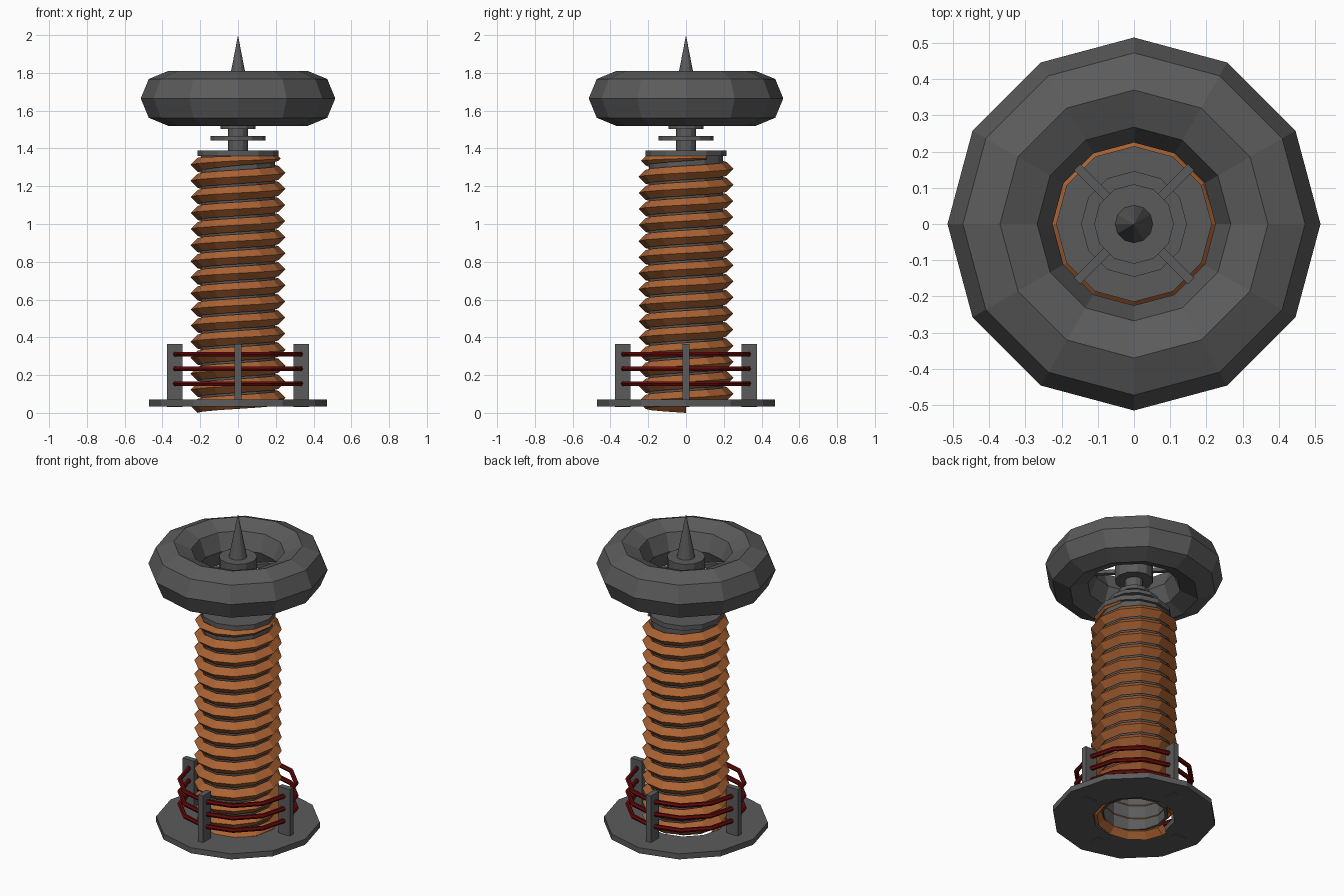
import bpy, bmesh
from math import sin, cos, pi

if "Cube" in bpy.data.objects:
    bpy.data.objects.remove(bpy.data.objects["Cube"])

SIDES = 12


def material(name, rgb):
    m = bpy.data.materials.new(name)
    m.diffuse_color = (*rgb, 1)
    m.use_nodes = True
    m.node_tree.nodes["Principled BSDF"].inputs["Base Color"].default_value = m.diffuse_color
    return m


dark_grey = material("dark_grey", (0.105, 0.105, 0.105))
copper = material("copper", (0.41, 0.125, 0.033))
dark_red = material("dark_red", (0.13, 0.003, 0.003))


def finish(name, bm, mat=dark_grey):
    bmesh.ops.recalc_face_normals(bm, faces=bm.faces)
    mesh = bpy.data.meshes.new(name)
    bm.to_mesh(mesh)
    bm.free()
    ob = bpy.data.objects.new(name, mesh)
    bpy.context.collection.objects.link(ob)
    mesh.materials.append(mat)
    return ob


def sweep(name, sections, closed, mat=dark_grey):
    """Skin a list of equal cross-section loops."""
    bm = bmesh.new()
    loops = [[bm.verts.new(p) for p in s] for s in sections]
    n = len(loops[0])
    for i in range(len(loops) if closed else len(loops) - 1):
        a, b = loops[i], loops[(i + 1) % len(loops)]
        for j in range(n):
            k = (j + 1) % n
            bm.faces.new((a[j], a[k], b[k], b[j]))
    if not closed:
        bm.faces.new(loops[0])
        bm.faces.new(loops[-1])
    return finish(name, bm, mat)


def ring(name, profile, mat=dark_grey):
    """Revolve a closed (radius, z) profile."""
    angles = [2 * pi * i / SIDES for i in range(SIDES)]
    return sweep(name, [[(r * cos(a), r * sin(a), z) for r, z in profile]
                        for a in angles], True, mat)


def torus(name, R, r, z, n, mat=dark_grey):
    return ring(name, [(R + r * cos(2 * pi * k / n), z + r * sin(2 * pi * k / n))
                       for k in range(n)], mat)


def pipe(name, r_in, r_out, z0, z1):
    return ring(name, [(r_in, z0), (r_out, z0), (r_out, z1), (r_in, z1)])


def disc(name, r, z0, z1):
    return sweep(name, [[(r * cos(2 * pi * i / SIDES), r * sin(2 * pi * i / SIDES), z)
                         for i in range(SIDES)] for z in (z0, z1)], False)


def box(name, size, loc, angle=0.0):
    bm = bmesh.new()
    bmesh.ops.create_cube(bm, size=1)
    bmesh.ops.scale(bm, vec=size, verts=bm.verts)
    ob = finish(name, bm)
    ob.location = loc
    ob.rotation_euler.z = angle
    return ob


# Base plate with open centre, and hollow core tube
pipe("base_plate", 0.235, 0.47, 0.035, 0.07)
pipe("core_tube", 0.18, 0.197, 0.06, 1.365)

# Long copper winding: diamond section along a helix, thinning out under the cap
R, H, PITCH, Z0, TOP = 0.214, 0.037, 0.0851, 0.037, 1.36
sections = []
for i in range(15 * SIDES + 8):
    a = pi + 2 * pi * i / SIDES
    h = H - max(0, i - 15 * SIDES) * 0.004
    z = min(Z0 + PITCH * i / SIDES, TOP - h)
    sections.append([(r * cos(a), r * sin(a), z + dz) for r, dz in
                     ((R + h, 0), (R, h), (R - h, 0), (R, -h))])
sweep("secondary_winding", sections, False, copper)

# Posts carrying three heavy primary loops
for i in range(4):
    a = pi / 2 * i
    box(f"post_{i}", (0.08, 0.035, 0.333), (0.335 * cos(a), 0.335 * sin(a), 0.1975), a)
for i, z in enumerate((0.155, 0.233, 0.311)):
    torus(f"primary_loop_{i}", 0.335, 0.014, z, 6, dark_red)

# Top cap, neck and insulator fins
disc("winding_cap", 0.215, 1.36, 1.39)
disc("neck", 0.052, 1.385, 1.62)
disc("large_fin", 0.146, 1.443, 1.466)
disc("small_fin", 0.092, 1.503, 1.526)

# Hub with cross struts holding the big ring
disc("hub", 0.11, 1.60, 1.73)
for i in range(2):
    box(f"strut_{i}", (0.46, 0.025, 0.022), (0, 0, 1.665), pi / 4 + pi / 2 * i)
torus("top_ring", 0.37, 0.145, 1.665, 8)

# Discharge spike
bm = bmesh.new()
bmesh.ops.create_cone(bm, cap_ends=True, segments=SIDES, radius1=0.052, radius2=0, depth=0.27)
finish("spike", bm).location.z = 1.865
